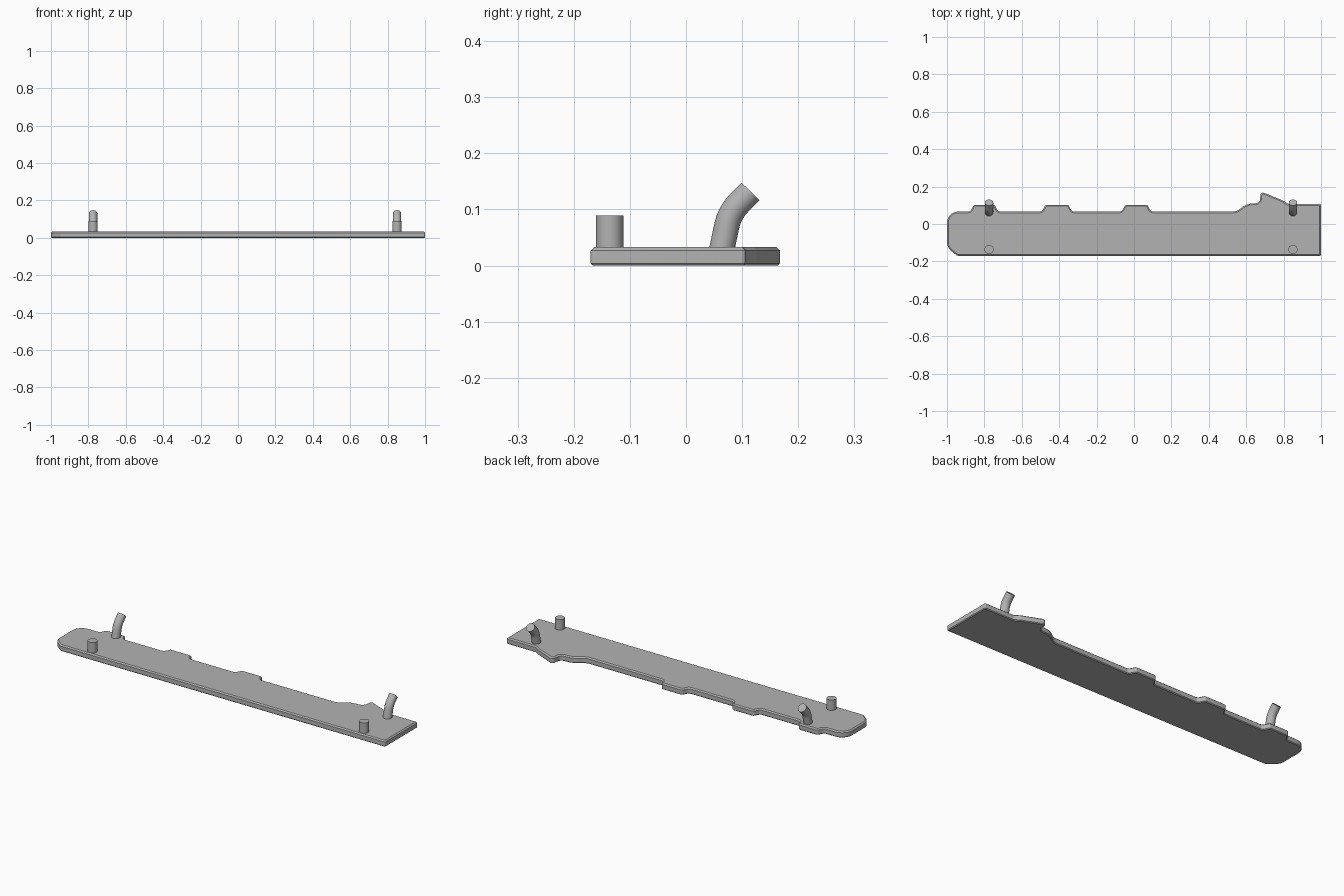
import bpy, bmesh, math
from mathutils import Vector

if "Cube" in bpy.data.objects:
    bpy.data.objects.remove(bpy.data.objects["Cube"])

grey = bpy.data.materials.new("plain grey")
grey.diffuse_color = (0.45, 0.45, 0.45, 1)
grey.use_nodes = True
grey.node_tree.nodes["Principled BSDF"].inputs["Base Color"].default_value = grey.diffuse_color


def finish(bm, name, angle):
    bmesh.ops.recalc_face_normals(bm, faces=bm.faces)
    mesh = bpy.data.meshes.new(name)
    bm.to_mesh(mesh)
    bm.free()
    mesh.materials.append(grey)
    ob = bpy.data.objects.new(name, mesh)
    bpy.context.collection.objects.link(ob)
    bpy.ops.object.select_all(action='DESELECT')
    ob.select_set(True)
    bpy.context.view_layer.objects.active = ob
    bpy.ops.object.shade_smooth_by_angle(angle=math.radians(angle))
    return ob


def rounded(corners, steps=6):
    """Replace each (x, y, radius) corner by a short arc."""
    out, n = [], len(corners)
    for i, (x, y, r) in enumerate(corners):
        p = Vector((x, y))
        a = Vector(corners[i - 1][:2]) - p
        b = Vector(corners[(i + 1) % n][:2]) - p
        t = r / math.tan(a.angle(b) / 2)
        t = min(t, a.length * 0.49, b.length * 0.49)
        r = t * math.tan(a.angle(b) / 2)
        a.normalize()
        b.normalize()
        c = p + (a + b).normalized() * math.hypot(r, t)
        u, v = p + a * t - c, p + b * t - c
        sweep = u.angle_signed(v)
        for k in range(steps + 1):
            w = -sweep * k / steps
            out.append(c + Vector((u.x * math.cos(w) - u.y * math.sin(w),
                                   u.x * math.sin(w) + u.y * math.cos(w))))
    return out


def inset(pts, d):
    """Move a counter-clockwise outline inward by d."""
    out, n = [], len(pts)
    for i, p in enumerate(pts):
        e = (p - pts[i - 1]).normalized()
        f = (pts[(i + 1) % n] - p).normalized()
        m = Vector((-e.y - f.y, e.x + f.x)).normalized()
        out.append(p + m * (d / max(0.5, m.dot(Vector((-e.y, e.x))))))
    return out


def skin(bm, rings):
    loops = [[bm.verts.new(p) for p in ring] for ring in rings]
    n = len(loops[0])
    for lo, hi in zip(loops, loops[1:]):
        for i in range(n):
            j = (i + 1) % n
            bm.faces.new((lo[i], lo[j], hi[j], hi[i]))
    bm.faces.new(loops[0][::-1])
    bm.faces.new(loops[-1])


# Plate outline, counter-clockwise from the front left corner
back = 0.067
outline = [(-0.945, -0.17, 0.02), (1.0, -0.17, 0.006), (1.0, 0.107, 0.008),
           (0.825, 0.107, 0.03), (0.795, 0.126, 0.03), (0.678, 0.174, 0.015),
           (0.672, 0.112, 0.025), (0.60, 0.108, 0.10), (0.55, back, 0.06)]
# Three raised tabs along the back edge
for x0, x1 in ((-0.065, 0.09), (-0.492, -0.332), (-0.875, -0.727)):
    outline += [(x1, back, 0.018), (x1 - 0.018, 0.102, 0.012),
                (x0 + 0.018, 0.102, 0.012), (x0, back, 0.018)]
# Rounded left end
outline += [(-1.0, back, 0.09), (-1.0, -0.125, 0.06)]

# Plate with chamfered rims
pts = rounded(outline)
bm = bmesh.new()
skin(bm, [[(p.x, p.y, z) for p in inset(pts, d)]
          for z, d in ((0, 0.004), (0.004, 0), (0.027, 0), (0.033, 0.007))])
finish(bm, "plate", 25)


def tube(name, x, path, r, sides=32):
    """Sweep a circle along a (y, z) path; ends are cut square."""
    rings = []
    for i, (y, z) in enumerate(path):
        a = Vector(path[max(i - 1, 0)])
        b = Vector(path[min(i + 1, len(path) - 1)])
        t = (b - a).normalized()
        rings.append([(x + r * math.cos(w), y + t.y * r * math.sin(w),
                       z - t.x * r * math.sin(w))
                      for w in (2 * math.pi * k / sides for k in range(sides))])
    bm = bmesh.new()
    skin(bm, rings)
    finish(bm, name, 40)


# Bent hook centre line with a rounded elbow
start, elbow, end = Vector((0.062, 0.02)), Vector((0.0775, 0.094)), Vector((0.115, 0.132))
e0 = elbow + (start - elbow).normalized() * 0.025
e1 = elbow + (end - elbow).normalized() * 0.025
hook = [start] + [e0 * (1 - t) ** 2 + elbow * 2 * t * (1 - t) + e1 * t * t
                  for t in (k / 8 for k in range(9))] + [end]

# A straight peg and a bent hook at each end
for side, x in (("left", -0.775), ("right", 0.85)):
    tube(side + "_peg", x, [(-0.136, 0.02), (-0.136, 0.089)], 0.0245)
    tube(side + "_hook", x, [tuple(p) for p in hook], 0.0225)
